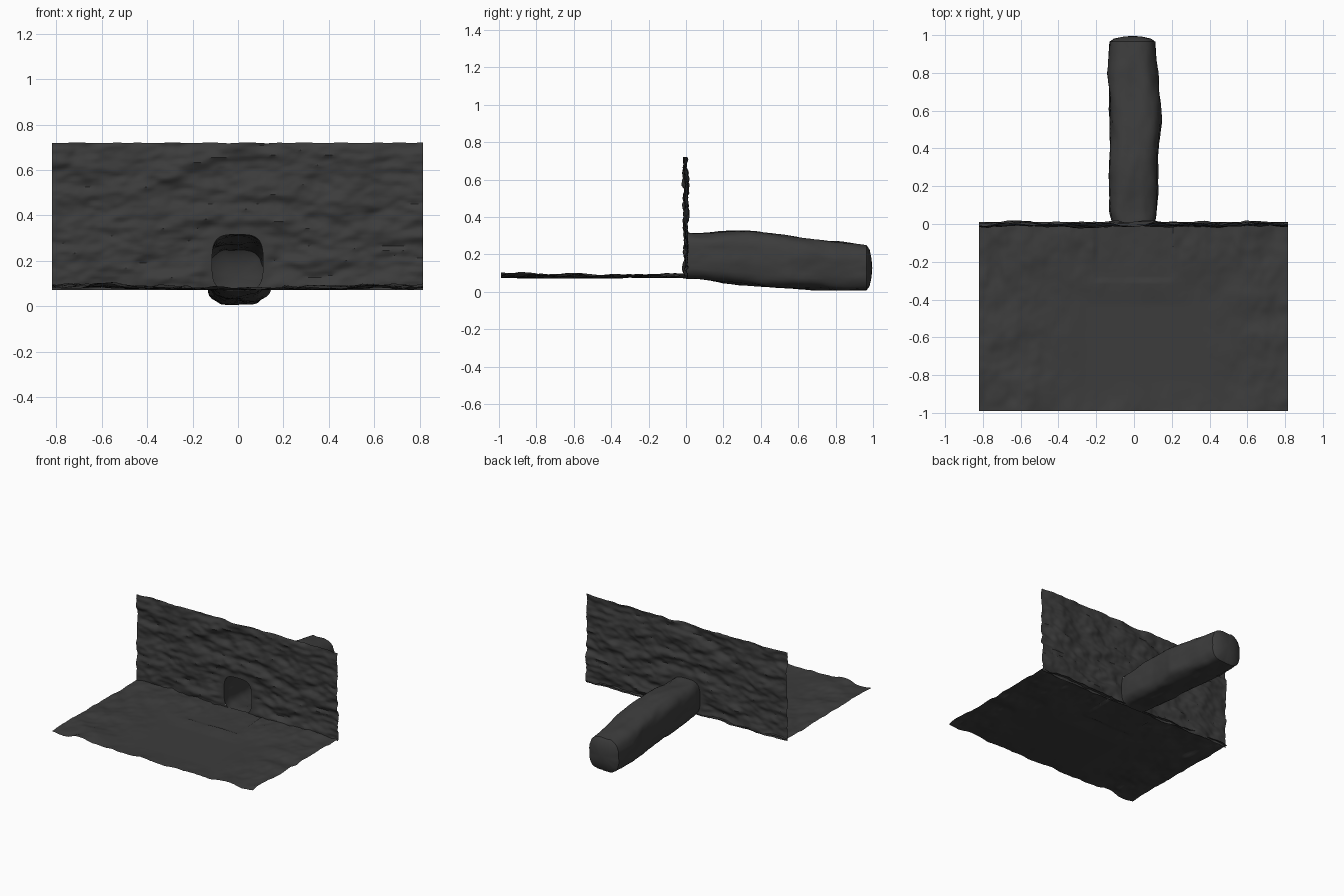
import bpy, bmesh, math
from mathutils import Vector, noise

if "Cube" in bpy.data.objects:
    bpy.data.objects.remove(bpy.data.objects["Cube"])

rock = bpy.data.materials.new("dark_rock")
rock.diffuse_color = (0.045, 0.045, 0.045, 1)
rock.use_nodes = True
rock.node_tree.nodes["Principled BSDF"].inputs["Base Color"].default_value = rock.diffuse_color


def finish(name, bm):
    me = bpy.data.meshes.new(name)
    bm.to_mesh(me)
    bm.free()
    me.materials.append(rock)
    ob = bpy.data.objects.new(name, me)
    bpy.context.collection.objects.link(ob)
    bpy.ops.object.select_all(action='DESELECT')
    ob.select_set(True)
    bpy.context.view_layer.objects.active = ob
    bpy.ops.object.shade_smooth_by_angle(angle=math.radians(40))


def rough(x, y, z):
    """Layered rock noise, roughly -1..1."""
    p = Vector((x, y, z))
    return noise.noise(p) + 0.45 * noise.noise(p * 2.3) + 0.2 * noise.noise(p * 5)


def clamp(v, lo=0.0, hi=1.0):
    return max(lo, min(hi, v))


def sheet(nu, nv, point):
    """Grid of quads from point(u, v); returns the bmesh."""
    bm = bmesh.new()
    rows = [[bm.verts.new(point(i / nu, j / nv)) for i in range(nu + 1)]
            for j in range(nv + 1)]
    for a, b in zip(rows, rows[1:]):
        for i in range(nu):
            bm.faces.new((a[i], a[i + 1], b[i + 1], b[i]))
    return bm


# Floor: flat in the middle, rough towards the sides and the wall
def floor_point(u, v):
    x, y = -0.82 + 1.635 * u, -0.99 + 1.0 * v
    d = max((abs(x - 0.05) - 0.3) / 0.35, (abs(y + 0.63) - 0.2) / 0.3)
    amp = clamp(d)
    if y > -0.3 and abs(x) < 0.2:
        amp *= 0.4
    h = clamp(0.018 + 0.022 * rough(x * 6, y * 4, 3), 0, 0.06)
    return (x, y, 0.072 + amp * h)


finish("cave_floor", sheet(110, 70, floor_point))

# Wall: bumpy sheet with horizontal ledges and a tunnel mouth
MX, MZ, MW, MH, POW = -0.002, 0.192, 0.112, 0.124, 3.5


def mouth(x, z):
    return (abs((x - MX) / MW) ** POW + abs((z - MZ) / MH) ** POW) ** (1 / POW)


def wall_point(u, v):
    return (-0.82 + 1.635 * u, 0, 0.072 + 0.648 * v)


bm = sheet(130, 60, wall_point)
inside = {w for w in bm.verts if mouth(w.co.x, w.co.z) < 1}
hole = [f for f in bm.faces if all(w in inside for w in f.verts)]
for w in bm.verts:
    x, z = w.co.x, w.co.z
    f = mouth(x, z)
    if w in inside and f > 0.3:
        w.co.x, w.co.z = MX + (x - MX) / f, max(0.066, MZ + (z - MZ) / f)
    near = clamp((f - 1) / 0.5)
    out = clamp(0.02 - 0.024 * rough(x * 5.5, 1.7, z * 12) - 0.022, -0.065, 0.02)
    w.co.y = near * out
    if z > 0.715:
        w.co.z += 0.004 * noise.noise(Vector((x * 12, 0, 0)))
bmesh.ops.delete(bm, geom=hole, context='FACES')
finish("cave_wall", bm)

# Tunnel: open at the mouth, closed at the far end
# (y, left x, right x, bottom z, top z)
STATIONS = [(0, -.114, .11, .068, .316), (.06, -.13, .12, .07, .315),
            (.2, -.13, .127, .048, .322), (.35, -.127, .125, .034, .324),
            (.55, -.127, .148, .018, .298), (.8, -.138, .125, .008, .268),
            (.965, -.125, .112, .008, .248)]


def station(y):
    for a, b in zip(STATIONS, STATIONS[1:]):
        if y <= b[0]:
            t = (y - a[0]) / (b[0] - a[0])
            return [p + (q - p) * t for p, q in zip(a[1:], b[1:])]
    return STATIONS[-1][1:]


SIDES, STEPS = 48, 54
bm = bmesh.new()
rings = []
for j in range(STEPS + 1):
    y = 0.965 * j / STEPS
    l, r, b, t = station(y)
    ring = []
    for i in range(SIDES):
        a = math.tau * i / SIDES
        c, s = math.cos(a), math.sin(a)
        k = (abs(c) ** POW + abs(s) ** POW) ** (-1 / POW)
        n = 0.009 * rough(c * 2, y * 5, s * 2 + 4) * clamp(y / 0.05)
        ring.append(bm.verts.new(((l + r) / 2 + c * k * ((r - l) / 2 + n), y,
                                  max(0, (b + t) / 2 + s * k * ((t - b) / 2 + n)))))
    rings.append(ring)
# far end: slightly domed cap
l, r, b, t = station(0.965)
mid = Vector(((l + r) / 2, 0, (b + t) / 2))
for shrink, y in ((0.8, 0.982), (0.4, 0.992)):
    rings.append([bm.verts.new((mid.x + (w.co.x - mid.x) * shrink, y,
                                mid.z + (w.co.z - mid.z) * shrink))
                  for w in rings[STEPS]])
for p, q in zip(rings, rings[1:]):
    for i in range(SIDES):
        k = (i + 1) % SIDES
        bm.faces.new((p[i], p[k], q[k], q[i]))
tip = bm.verts.new((mid.x, 0.996, mid.z))
for i in range(SIDES):
    bm.faces.new((rings[-1][i], rings[-1][(i + 1) % SIDES], tip))
# normals face into the tunnel
finish("tunnel", bm)
